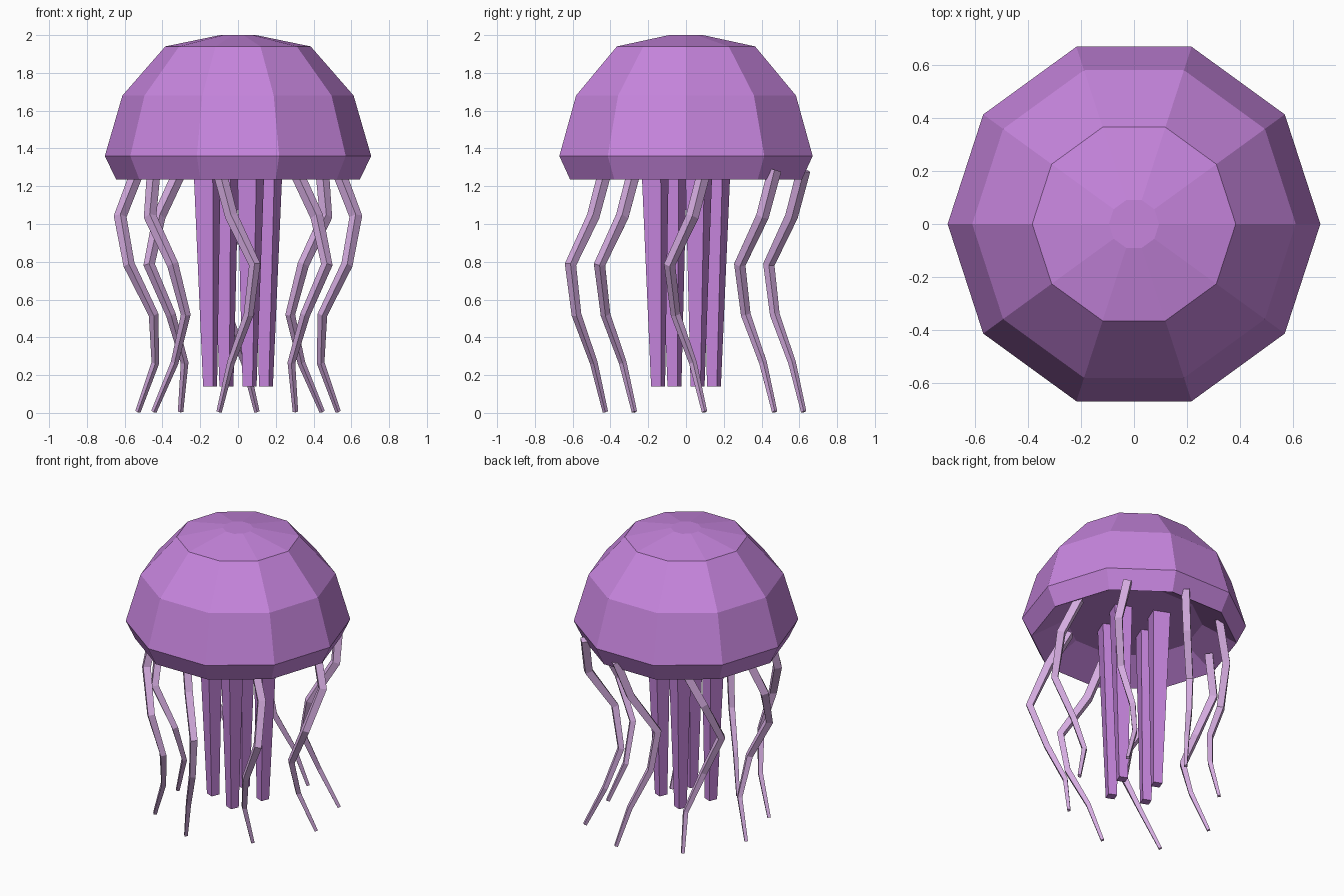
import bpy, bmesh, math
from mathutils import Vector

if "Cube" in bpy.data.objects:
    bpy.data.objects.remove(bpy.data.objects["Cube"])


def material(name, rgb):
    m = bpy.data.materials.new(name)
    m.diffuse_color = (*rgb, 1)
    m.use_nodes = True
    m.node_tree.nodes["Principled BSDF"].inputs["Base Color"].default_value = m.diffuse_color
    return m


PURPLE = material("bell_purple", (0.57, 0.235, 0.73))
PINK = material("tentacle_pink", (0.66, 0.41, 0.74))


def loft(name, rings, mat):
    """Bridge a list of point rings and cap both ends."""
    bm = bmesh.new()
    loops = [[bm.verts.new(p) for p in ring] for ring in rings]
    n = len(loops[0])
    for a, b in zip(loops, loops[1:]):
        for i in range(n):
            j = (i + 1) % n
            bm.faces.new((a[i], a[j], b[j], b[i]))
    bm.faces.new(loops[0])
    bm.faces.new(loops[-1])
    bmesh.ops.recalc_face_normals(bm, faces=bm.faces)
    me = bpy.data.meshes.new(name)
    bm.to_mesh(me)
    bm.free()
    me.materials.append(mat)
    ob = bpy.data.objects.new(name, me)
    bpy.context.collection.objects.link(ob)
    return ob


def circle(n, r, z, cx=0, cy=0, turn=0):
    return [(cx + r * math.cos(turn + math.tau * i / n),
             cy + r * math.sin(turn + math.tau * i / n), z) for i in range(n)]


# Bell: ten-sided dome with a tucked rim and a hollow underside
profile = [(0.095, 2.0), (0.385, 1.94), (0.612, 1.68), (0.705, 1.36),
           (0.645, 1.235), (0.43, 1.36)]
loft("bell", [circle(10, r, z) for r, z in profile], PURPLE)

# Four tapering arms hanging from the centre
for k in range(4):
    a = math.radians(22.5 + 90 * k)
    c, s = math.cos(a), math.sin(a)
    loft(f"central_arm_{k + 1}",
         [circle(4, 0.08, 1.365, 0.178 * c, 0.178 * s, a),
          circle(4, 0.04, 0.14, 0.16 * c, 0.16 * s, a)], PURPLE)

# Eight wavy outer tentacles: a shared swirl, phase-shifted in x by the angle
knots_z = [1.285, 1.04, 0.785, 0.52, 0.265, 0.006]
phases = [0, 70, 152, 236, 292, 360]
for k in range(8):
    a = math.tau * k / 8
    path = []
    for z, ph in zip(knots_z, phases):
        p = math.radians(ph)
        path.append(Vector((0.53 * math.cos(a) + 0.1 * math.sin(p + a),
                            0.525 * math.sin(a) + 0.098 * math.cos(p), z)))
    rings = []
    for i, p in enumerate(path):
        t = (path[min(i + 1, 5)] - path[max(i - 1, 0)]).normalized()
        u = t.cross(Vector((0, 1, 0))).normalized()
        v = t.cross(u)
        r = 0.036 * (1 - 0.6 * (i / 5) ** 1.5)
        rings.append([p + u * r, p + v * r, p - u * r, p - v * r])
    loft(f"tentacle_{k + 1}", rings, PINK)
